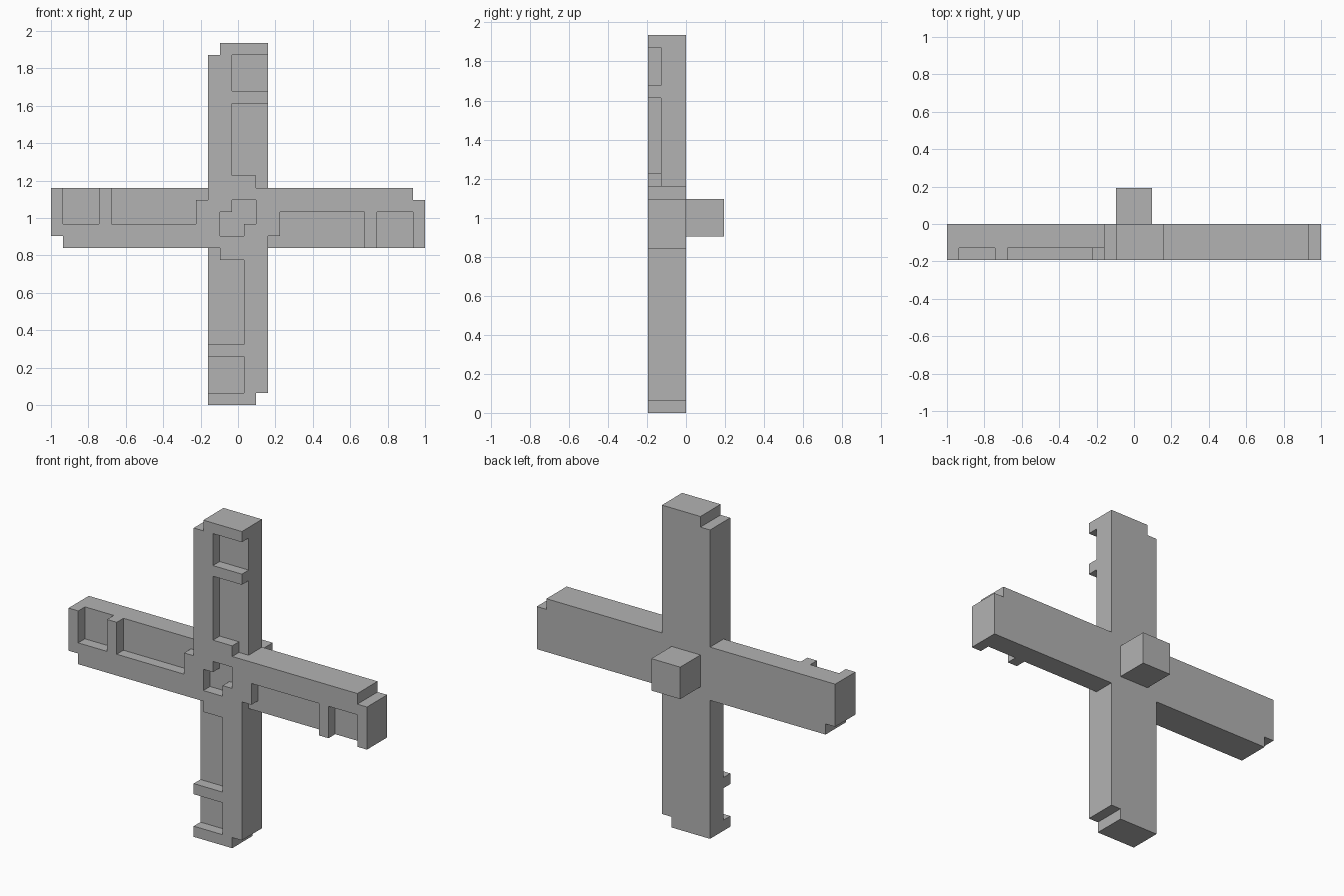
import bpy
import bmesh

if "Cube" in bpy.data.objects:
    bpy.data.objects.remove(bpy.data.objects["Cube"], do_unlink=True)

U = 2 / 31       # one grid step
MID = 15.5       # height of the hub centre in steps

grey = bpy.data.materials.new("plain grey")
grey.use_nodes = True
COLOUR = (0.45, 0.45, 0.45, 1)
grey.diffuse_color = COLOUR
grey.node_tree.nodes["Principled BSDF"].inputs["Base Color"].default_value = COLOUR


def turn(points, quarter_turns):
    """Rotate (x, z) points clockwise about the hub, seen from the front."""
    for _ in range(quarter_turns):
        points = [(z, -x) for x, z in points]
    return points


def slab(name, profiles, front, back):
    """Extrude closed (x, z) profiles from front to back along y."""
    bm = bmesh.new()
    for profile in profiles:
        face = bm.faces.new([bm.verts.new((x * U, front * U, (z + MID) * U))
                             for x, z in profile])
        moved = bmesh.ops.extrude_face_region(bm, geom=[face])["geom"]
        verts = [v for v in moved if isinstance(v, bmesh.types.BMVert)]
        bmesh.ops.translate(bm, verts=verts, vec=(0, (back - front) * U, 0))
    # The extrusion keeps the starting face, so each slab is closed
    bmesh.ops.recalc_face_normals(bm, faces=bm.faces[:])
    mesh = bpy.data.meshes.new(name)
    bm.to_mesh(mesh)
    bm.free()
    mesh.materials.append(grey)
    obj = bpy.data.objects.new(name, mesh)
    bpy.context.collection.objects.link(obj)
    return obj


# Four arms, clockwise from the top; the top one is a step shorter
outline, recesses = [], []
for i, tip in enumerate((14.5, 15.5, 15.5, 15.5)):
    # Arm edge with a notched corner at the tip
    outline += turn([(-2.5, 2.5), (-2.5, tip - 1), (-1.5, tip - 1),
                     (-1.5, tip), (2.5, tip)], i)
    # Long recess with a stepped inner end, and short recess near the tip
    long_recess = [(-0.5, 3.5), (-0.5, tip - 5), (3, tip - 5),
                   (3, 2.5), (1.5, 2.5), (1.5, 3.5)]
    tip_recess = [(-0.5, tip - 4), (-0.5, tip - 1), (3, tip - 1), (3, tip - 4)]
    recesses += [turn(long_recess, i), turn(tip_recess, i)]

# Hub recess: a square missing two opposite corners
half = [(-1.5, 0.5), (-0.5, 0.5), (-0.5, 1.5), (1.5, 1.5)]
recesses.append(half + turn(half, 2))

cross = slab("cross_body", [outline], -3, 0)
cutter = slab("recess_cutter", recesses, -4, -2)
cutter.hide_render = True

# Cut the recesses and bake the result
cut = cross.modifiers.new("recesses", 'BOOLEAN')
cut.operation = 'DIFFERENCE'
cut.solver = 'EXACT'
cut.object = cutter
bpy.context.view_layer.update()
baked = bpy.data.meshes.new_from_object(
    cross.evaluated_get(bpy.context.evaluated_depsgraph_get()))
cross.modifiers.clear()
cross.data = baked
bpy.data.objects.remove(cutter, do_unlink=True)

# Square peg on the back of the hub
slab("back_peg", [[(-1.5, -1.5), (-1.5, 1.5), (1.5, 1.5), (1.5, -1.5)]], 0, 3)
